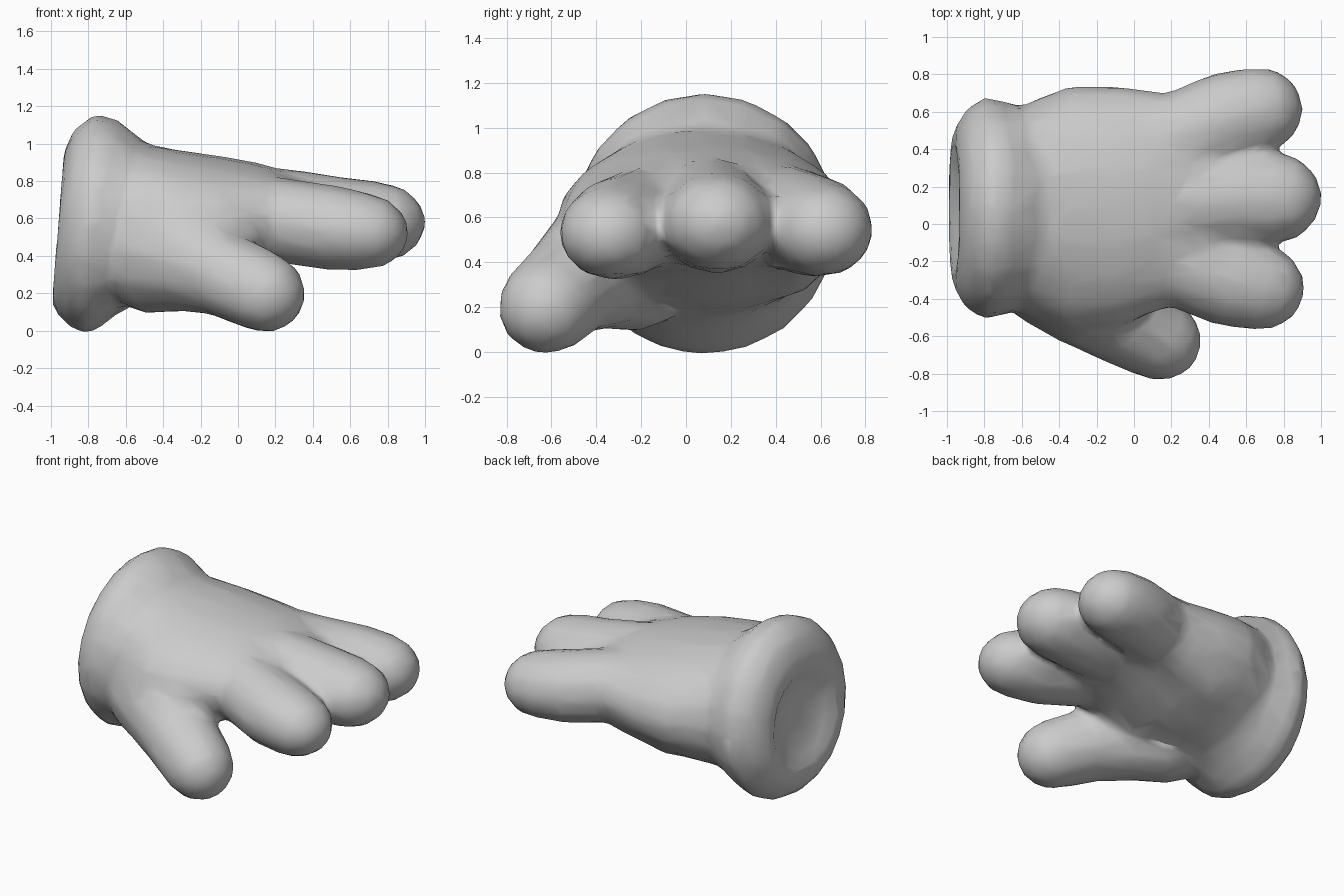
import bpy, bmesh, math
from mathutils import Vector

cube = bpy.data.objects.get("Cube")
if cube:
    bpy.data.objects.remove(cube, do_unlink=True)

# Plain glove fabric
fabric = bpy.data.materials.new("glove_grey")
fabric.use_nodes = True
COL = (0.6, 0.6, 0.6, 1)
fabric.diffuse_color = COL
fabric.node_tree.nodes["Principled BSDF"].inputs["Base Color"].default_value = COL

bm = bmesh.new()


def skin_rings(rings):
    """Bridge successive rings of points and cap both ends."""
    loops = [[bm.verts.new(p) for p in ring] for ring in rings]
    n = len(loops[0])
    for a, b in zip(loops, loops[1:]):
        for i in range(n):
            j = (i + 1) % n
            bm.faces.new((a[i], a[j], b[j], b[i]))
    bm.faces.new(loops[0][::-1])
    bm.faces.new(loops[-1])


def loft_x(sections, n=20):
    """Loft along x; section = x, centre y, centre z, half width, half height, lean."""
    rings = []
    for x, cy, cz, ry, rz, lean in sections:
        angles = [math.tau * i / n for i in range(n)]
        rings.append([(x + lean * math.sin(a), cy + ry * math.cos(a), cz + rz * math.sin(a))
                      for a in angles])
    skin_rings(rings)


def finger(stations, n=12):
    """Tube along a path of (x, y, z, half width, half height), with a blunt tip."""
    pts = [Vector(s[:3]) for s in stations]
    tip_dir = (pts[-1] - pts[-2]).normalized()
    *_, w_end, h_end = stations[-1]
    full = list(stations)
    for t in (30, 58, 80):
        t = math.radians(t)
        p = pts[-1] + tip_dir * (w_end * math.sin(t))
        full.append((*p, w_end * math.cos(t), h_end * math.cos(t)))
    pts = [Vector(s[:3]) for s in full]
    rings = []
    for k, s in enumerate(full):
        d = (pts[min(k + 1, len(pts) - 1)] - pts[max(k - 1, 0)]).normalized()
        side = Vector((0, 0, 1)).cross(d).normalized()
        up = d.cross(side)
        rings.append([pts[k] + side * s[3] * math.cos(math.tau * i / n)
                      + up * s[4] * math.sin(math.tau * i / n) for i in range(n)])
    skin_rings(rings)


# Rolled cuff with a shallow hollow at the back
loft_x([
    (-0.89, 0.08, 0.55, 0.16, 0.15, 0.02),
    (-0.92, 0.08, 0.54, 0.28, 0.26, 0.03),
    (-0.97, 0.08, 0.53, 0.35, 0.33, 0.03),
    (-0.96, 0.08, 0.54, 0.43, 0.42, 0.03),
    (-0.90, 0.08, 0.56, 0.53, 0.52, 0.025),
    (-0.80, 0.085, 0.57, 0.595, 0.59, 0.035),
    (-0.70, 0.085, 0.57, 0.575, 0.565, 0.05),
    (-0.61, 0.085, 0.57, 0.545, 0.49, 0.05),
    (-0.50, 0.08, 0.57, 0.53, 0.42, 0.03),
    (-0.40, 0.08, 0.57, 0.45, 0.33, 0.03),
])

# Palm and back of the hand
loft_x([
    (-0.68, 0.08, 0.58, 0.51, 0.43, 0),
    (-0.52, 0.08, 0.58, 0.59, 0.425, 0),
    (-0.34, 0.08, 0.575, 0.66, 0.395, 0),
    (-0.10, 0.09, 0.58, 0.65, 0.355, 0),
    (0.12, 0.12, 0.605, 0.59, 0.29, 0),
    (0.30, 0.13, 0.60, 0.55, 0.235, 0),
    (0.46, 0.13, 0.575, 0.50, 0.17, 0),
    (0.58, 0.13, 0.56, 0.40, 0.10, 0),
])

# Heel of the hand on the far side
finger([(-0.45, 0.30, 0.50, 0.24, 0.30), (-0.20, 0.42, 0.49, 0.24, 0.25),
        (0.10, 0.46, 0.53, 0.22, 0.20)])

# Three fingers
finger([(-0.10, -0.15, 0.60, 0.23, 0.24), (0.22, -0.21, 0.59, 0.23, 0.23),
        (0.50, -0.30, 0.55, 0.25, 0.23), (0.68, -0.34, 0.53, 0.235, 0.21)])
finger([(-0.10, 0.10, 0.64, 0.24, 0.25), (0.25, 0.11, 0.615, 0.25, 0.255),
        (0.55, 0.14, 0.585, 0.26, 0.24), (0.755, 0.14, 0.58, 0.25, 0.22)])
finger([(-0.10, 0.42, 0.60, 0.25, 0.25), (0.22, 0.46, 0.595, 0.245, 0.235),
        (0.50, 0.57, 0.56, 0.25, 0.23), (0.67, 0.61, 0.545, 0.235, 0.215)])

# Thumb with its broad root
finger([(-0.62, -0.10, 0.47, 0.28, 0.32), (-0.43, -0.26, 0.43, 0.31, 0.35),
        (-0.25, -0.40, 0.385, 0.275, 0.295), (-0.06, -0.52, 0.295, 0.24, 0.23),
        (0.14, -0.62, 0.205, 0.225, 0.22)])

bmesh.ops.recalc_face_normals(bm, faces=bm.faces)
mesh = bpy.data.meshes.new("glove")
bm.to_mesh(mesh)
bm.free()
mesh.materials.append(fabric)
glove = bpy.data.objects.new("glove", mesh)
bpy.context.collection.objects.link(glove)

# Fuse the parts into one soft skin, then thin it to a low-poly surface
fuse = glove.modifiers.new("fuse", "REMESH")
fuse.mode = "VOXEL"
fuse.voxel_size = 0.025
fuse.use_smooth_shade = True
soften = glove.modifiers.new("soften", "SMOOTH")
soften.factor = 0.5
soften.iterations = 16
thin = glove.modifiers.new("thin", "DECIMATE")
thin.ratio = 0.06
